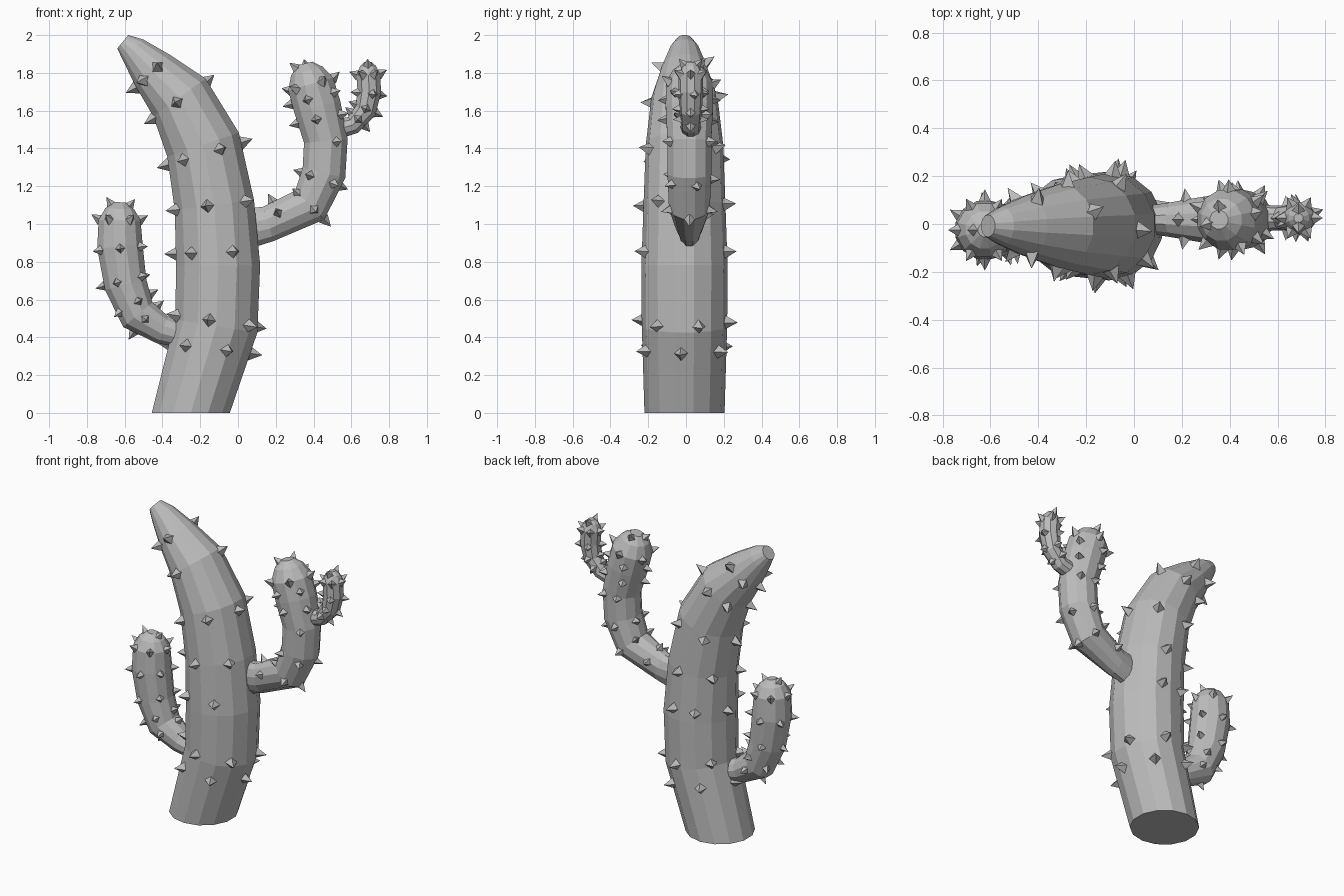
import bpy
import bmesh
from math import sin, cos, radians, floor, pi
from mathutils import Vector

cube = bpy.data.objects.get("Cube")
if cube:
    bpy.data.objects.remove(cube)

grey = bpy.data.materials.new("matte_grey")
grey.use_nodes = True
grey.diffuse_color = (0.5, 0.5, 0.5, 1)
grey.node_tree.nodes["Principled BSDF"].inputs["Base Color"].default_value = (0.5, 0.5, 0.5, 1)


def finish(bm, name):
    bmesh.ops.recalc_face_normals(bm, faces=bm.faces)
    mesh = bpy.data.meshes.new(name)
    bm.to_mesh(mesh)
    bm.free()
    mesh.materials.append(grey)
    bpy.context.collection.objects.link(bpy.data.objects.new(name, mesh))


def make_frames(path, y, upright):
    """Turn (x, z, radius, optional depth radius) points into ring frames."""
    pts = [Vector((p[0], y, p[1])) for p in path]
    frames = []
    for i, p in enumerate(path):
        ahead = (pts[min(i + 1, len(pts) - 1)] - pts[i]).normalized()
        behind = (pts[i] - pts[max(i - 1, 0)]).normalized()
        along = (ahead + behind).normalized()
        if i == 0 and upright:
            along = Vector((0, 0, 1))
        across = Vector((along.z, 0, -along.x))
        frames.append((pts[i], along, across, p[2], p[-1]))
    return frames


def surface(frame, angle):
    c, along, across, r, depth = frame
    return c + across * (r * cos(angle)) + Vector((0, depth * sin(angle), 0))


def make_stem(name, frames, sides):
    bm = bmesh.new()
    rings = [[bm.verts.new(surface(f, 2 * pi * (k + 0.5) / sides)) for k in range(sides)]
             for f in frames]
    for a, b in zip(rings, rings[1:]):
        for k in range(sides):
            n = (k + 1) % sides
            bm.faces.new((a[k], a[n], b[n], b[k]))
    bm.faces.new(rings[0])
    bm.faces.new(rings[-1])
    finish(bm, name)


def make_spikes(name, frames, rows, size, height):
    """Four-sided thorns; each row is (position along the stem, angles)."""
    bm = bmesh.new()
    for t, angles in rows:
        i = min(floor(t), len(frames) - 2)
        f, g = frames[i], frames[i + 1]
        mid = tuple(a.lerp(b, t - i) if isinstance(a, Vector) else a + (b - a) * (t - i)
                    for a, b in zip(f, g))
        slope = (g[3] - f[3]) / (g[0] - f[0]).length
        for deg in angles:
            a = radians(deg)
            radial = mid[2] * cos(a) + Vector((0, sin(a), 0))
            out = (radial - mid[1] * slope).normalized()
            side = out.cross(mid[1]).normalized()
            up = side.cross(out)
            base = surface(mid, a) - out * 0.012
            corners = [bm.verts.new(base + d * size) for d in (side, up, -side, -up)]
            tip = bm.verts.new(base + out * (height + 0.012))
            for k in range(4):
                bm.faces.new((corners[k], corners[(k + 1) % 4], tip))
            bm.faces.new(corners)
    finish(bm, name)


def around(start, count=6):
    return [start + 360 * k / count for k in range(count)]


# Trunk, leaning over at the top
trunk = make_frames([(-.25, 0, .212), (-.115, .46, .226), (-.105, .78, .228), (-.125, 1.1, .217),
                     (-.185, 1.42, .205), (-.31, 1.67, .175), (-.45, 1.81, .127),
                     (-.555, 1.92, .08), (-.61, 1.965, .047)], -.008, True)
make_stem("trunk", trunk, 14)
make_spikes("trunk_spikes", trunk, [
    (.74, around(355)), (1.08, around(260)), (2.22, (75, 115, 170, 232, 292)),
    (3, (80, 140, 200, 260, 320)), (3.85, around(355)),
    (4.95, (20, 80, 130, 190, 262)), (6, (60, 120, 180, 235, 285))], .04, .06)

# Low arm on the right side
low = make_frames([(-.26, .40, .065), (-.40, .44, .08), (-.53, .52, .105), (-.595, .68, .117),
                   (-.625, .88, .125), (-.627, 1.02, .115), (-.625, 1.08, .08),
                   (-.622, 1.115, .03)], -.025, False)
make_stem("low_arm", low, 12)
make_spikes("low_arm_spikes", low, [
    (1.7, around(270, 4)), (2.35, around(215, 5)), (3.1, around(320, 5)),
    (3.95, around(270)), (5.1, around(240)), (6.6, (0, 180))], .03, .045)

# High arm on the left side
high = make_frames([(.06, .98, .11, .06), (.16, 1.0, .098, .075), (.38, 1.1, .112),
                    (.455, 1.27, .12), (.465, 1.44, .12), (.42, 1.62, .13), (.385, 1.74, .128),
                    (.365, 1.81, .09), (.355, 1.85, .04)], .018, False)
make_stem("high_arm", high, 12)
make_spikes("high_arm_spikes", high, [
    (1.3, (100, 180, 250)), (2, around(0, 5)), (2.8, around(20, 5)), (3.95, (60, 110, 300)),
    (4.65, around(260, 5)), (5.4, around(180, 5)), (6, around(300, 5)),
    (7.7, (90, 200))], .032, .047)

# Small shoot on the high arm
shoot = make_frames([(.52, 1.5, .055), (.61, 1.525, .052), (.675, 1.6, .06), (.695, 1.7, .066),
                     (.69, 1.79, .066), (.688, 1.835, .045), (.687, 1.858, .02)], .025, False)
make_stem("shoot", shoot, 10)
make_spikes("shoot_spikes", shoot, [
    (1.4, (0, 90, 180, 270)), (2.1, around(0, 4)), (2.9, around(290, 4)),
    (4.1, around(0)), (5.4, (270, 90))], .03, .04)
